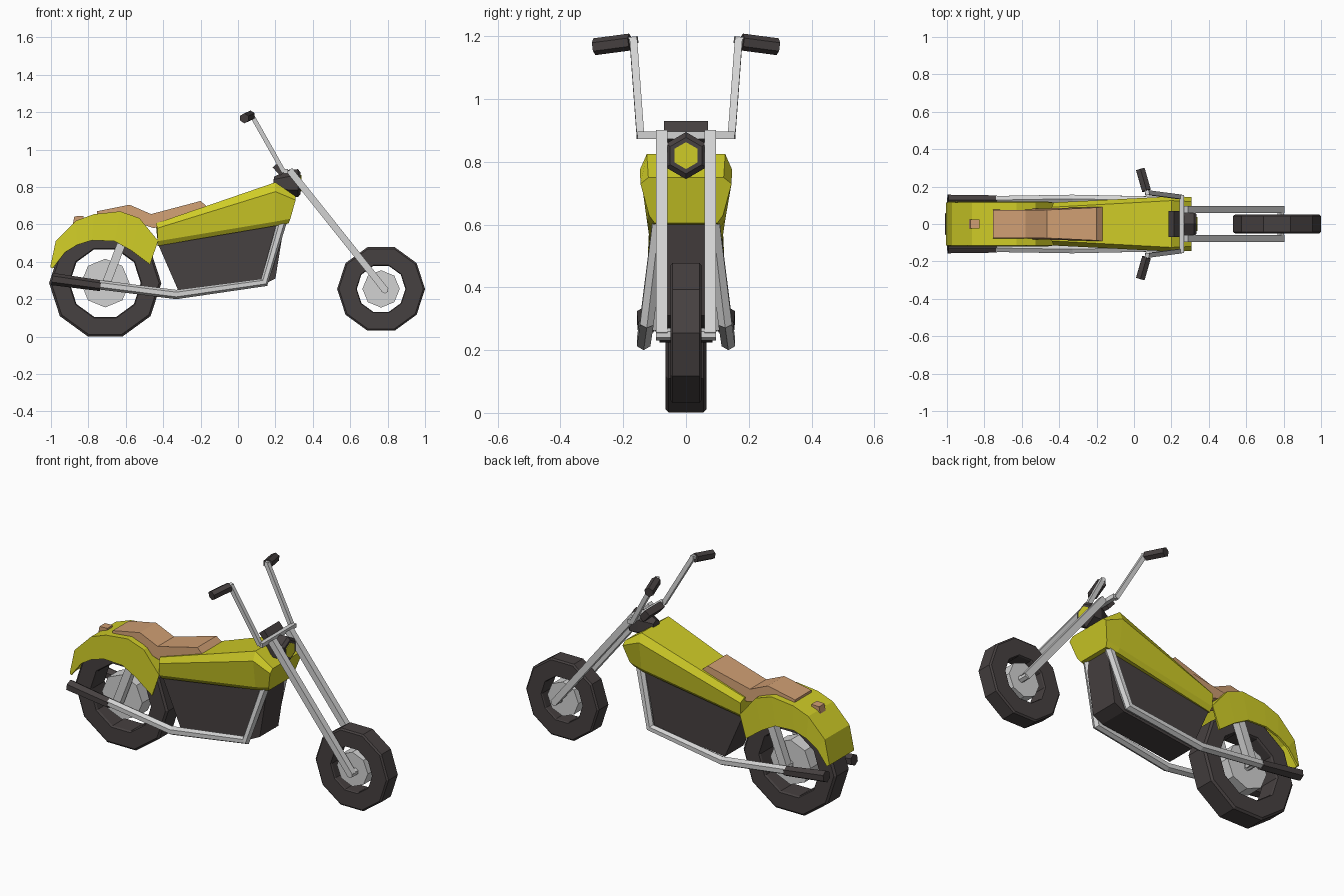
import bpy, bmesh, math
from mathutils import Vector

cube = bpy.data.objects.get("Cube")
if cube:
    bpy.data.objects.remove(cube)


def material(name, rgb):
    m = bpy.data.materials.new(name)
    m.use_nodes = True
    m.diffuse_color = (*rgb, 1)
    m.node_tree.nodes["Principled BSDF"].inputs["Base Color"].default_value = (*rgb, 1)
    return m


YELLOW = material("yellow_paint", (0.62, 0.60, 0.02))
DARK = material("dark_rubber", (0.062, 0.052, 0.052))
METAL = material("light_metal", (0.65, 0.65, 0.65))
TAN = material("tan_leather", (0.62, 0.34, 0.17))


def loft(name, sections, mat, ring=False, closed=True):
    """Skin equal-length sections; ring joins last to first, closed joins each outline."""
    bm = bmesh.new()
    rows = [[bm.verts.new(p) for p in s] for s in sections]
    n, k = len(rows[0]), len(rows)
    for i in range(k if ring else k - 1):
        a, b = rows[i], rows[(i + 1) % k]
        for j in range(n if closed else n - 1):
            bm.faces.new((a[j], a[(j + 1) % n], b[(j + 1) % n], b[j]))
    if closed and not ring:
        bm.faces.new(rows[0])
        bm.faces.new(rows[-1][::-1])
    bmesh.ops.recalc_face_normals(bm, faces=bm.faces)
    mesh = bpy.data.meshes.new(name)
    bm.to_mesh(mesh)
    bm.free()
    mesh.materials.append(mat)
    ob = bpy.data.objects.new(name, mesh)
    bpy.context.collection.objects.link(ob)
    return ob


def bar(name, pts, radius, mat, sides=4, ref=(0, 1, 0)):
    """Sweep a regular polygon along a path; radius may vary per point."""
    pts = [Vector(p) for p in pts]
    radii = radius if isinstance(radius, (list, tuple)) else [radius] * len(pts)
    sections = []
    for i, p in enumerate(pts):
        t = Vector()
        if i > 0:
            t += (p - pts[i - 1]).normalized()
        if i < len(pts) - 1:
            t += (pts[i + 1] - p).normalized()
        t.normalize()
        u = t.cross(Vector(ref)).normalized()
        v = t.cross(u)
        turn = math.pi / sides if sides == 4 else 0
        angles = [turn + math.tau * j / sides for j in range(sides)]
        sections.append([p + radii[i] * (math.cos(a) * u + math.sin(a) * v) for a in angles])
    return loft(name, sections, mat)


def slab(name, profile, mat):
    """Profile of (x, z, half width) points, mirrored across y."""
    return loft(name, [[(x, s * w, z) for x, z, w in profile] for s in (-1, 1)], mat)


def wheel(name, x, z, outer, inner, half, hub):
    profile = [(inner, -half * 0.85), (inner * 1.03, -half), (outer * 0.96, -half),
               (outer, -half * 0.85), (outer, half * 0.85), (outer * 0.96, half),
               (inner * 1.03, half), (inner, half * 0.85)]
    rings = []
    for i in range(10):
        a = math.tau * i / 10
        rings.append([(x + r * math.cos(a), y, z + r * math.sin(a)) for r, y in profile])
    loft(name + "_tire", rings, DARK, ring=True)
    bar(name + "_hub", [(x, -half * 0.8, z), (x, half * 0.8, z)], hub, METAL, 8, (1, 0, 0))


# Wheels and axles
wheel("rear_wheel", -0.71, 0.286, 0.3, 0.19, 0.065, 0.13)
wheel("front_wheel", 0.765, 0.255, 0.235, 0.13, 0.05, 0.1)
bar("rear_axle", [(-0.71, -0.1, 0.28), (-0.71, 0.1, 0.28)], 0.02, METAL, 6, (1, 0, 0))
bar("front_axle", [(0.785, -0.095, 0.25), (0.785, 0.095, 0.25)], 0.02, METAL, 6, (1, 0, 0))

# Rear fender shell: outer crown paired with the wheel opening edge
crown = [(-1.0, 0.37), (-0.97, 0.51), (-0.865, 0.615), (-0.77, 0.65),
         (-0.63, 0.665), (-0.53, 0.63), (-0.43, 0.51)]
opening = [(-0.99, 0.365), (-0.925, 0.45), (-0.86, 0.49), (-0.78, 0.515),
           (-0.66, 0.51), (-0.57, 0.46), (-0.47, 0.385)]
fender = loft("rear_fender", [[(b[0], -0.115, b[1]), (a[0], -0.11, a[1]),
                               (a[0], 0.11, a[1]), (b[0], 0.115, b[1])]
                              for a, b in zip(crown, opening)], YELLOW, closed=False)
shell = fender.modifiers.new("thickness", "SOLIDIFY")
shell.thickness = 0.012
shell.offset = 0


# Tank: half outline from bottom to top, mirrored at each station
def tank_section(half):
    return [(x, y, z) for x, y, z in half] + [(x, -y, z) for x, y, z in reversed(half)]


loft("tank", [tank_section(h) for h in (
    [(-0.43, 0.09, 0.485), (-0.43, 0.11, 0.51), (-0.43, 0.115, 0.58), (-0.44, 0.09, 0.605)],
    [(0.2, 0.11, 0.592), (0.2, 0.125, 0.615), (0.2, 0.147, 0.775), (0.2, 0.125, 0.825)],
    [(0.27, 0.1, 0.605), (0.28, 0.118, 0.63), (0.308, 0.145, 0.73), (0.308, 0.12, 0.75)])],
    YELLOW)

# Engine block
slab("engine_block", [(-0.43, 0.5, 0.085), (0.25, 0.62, 0.085), (0.2, 0.31, 0.085),
                      (0.14, 0.28, 0.085), (-0.31, 0.225, 0.085)], DARK)

# Saddle and tail lamp
slab("seat", [(-0.755, 0.67, 0.075), (-0.58, 0.705, 0.075), (-0.465, 0.655, 0.075),
              (-0.2, 0.725, 0.088), (-0.165, 0.695, 0.092), (-0.17, 0.67, 0.092),
              (-0.45, 0.58, 0.08), (-0.6, 0.63, 0.08), (-0.755, 0.635, 0.08)], TAN)
slab("tail_lamp", [(-0.885, 0.59, 0.025), (-0.875, 0.643, 0.025), (-0.825, 0.645, 0.025),
                   (-0.825, 0.6, 0.025)], TAN)

# Paired parts on both sides
for side, s in (("left", 1), ("right", -1)):
    bar(side + "_exhaust_pipe", [(0.235, s * 0.085, 0.61), (0.14, s * 0.125, 0.29),
                                 (-0.33, s * 0.135, 0.225), (-0.75, s * 0.128, 0.278)],
        0.025, METAL, 6)
    bar(side + "_muffler", [(-0.735, s * 0.128, 0.272), (-0.995, s * 0.128, 0.308)],
        [0.029, 0.033], DARK, 6)
    bar(side + "_rear_strut", [(-0.71, s * 0.09, 0.27), (-0.61, s * 0.09, 0.53)],
        0.032, METAL)
    bar(side + "_fork", [(0.275, s * 0.078, 0.89), (0.79, s * 0.078, 0.245)],
        0.026, METAL)
    bar(side + "_handlebar", [(0.245, s * 0.145, 0.88), (0.07, s * 0.168, 1.19)],
        0.017, METAL)
    bar(side + "_handlebar_bend", [(0.073, s * 0.155, 1.19), (0.065, s * 0.19, 1.186)],
        0.015, METAL, ref=(1, 0, 0))
    bar(side + "_grip", [(0.067, s * 0.178, 1.182), (0.034, s * 0.292, 1.167)],
        0.027, DARK, 6, (1, 0, 0))

# Fork clamp and instrument box
bar("fork_clamp", [(0.255, -0.155, 0.885), (0.255, 0.155, 0.885)], 0.017, METAL,
    ref=(1, 0, 0))
slab("instrument_box", [(0.185, 0.905, 0.07), (0.215, 0.93, 0.07), (0.255, 0.885, 0.07),
                        (0.225, 0.86, 0.07)], DARK)

# Headlamp housing with lens plate
bar("headlamp", [(0.19, 0, 0.825), (0.27, 0, 0.82), (0.32, 0, 0.82), (0.335, 0, 0.82)],
    [0.03, 0.072, 0.075, 0.058], DARK, 6)
bar("headlamp_lens", [(0.333, 0, 0.82), (0.339, 0, 0.82)], 0.043, YELLOW, 6)
